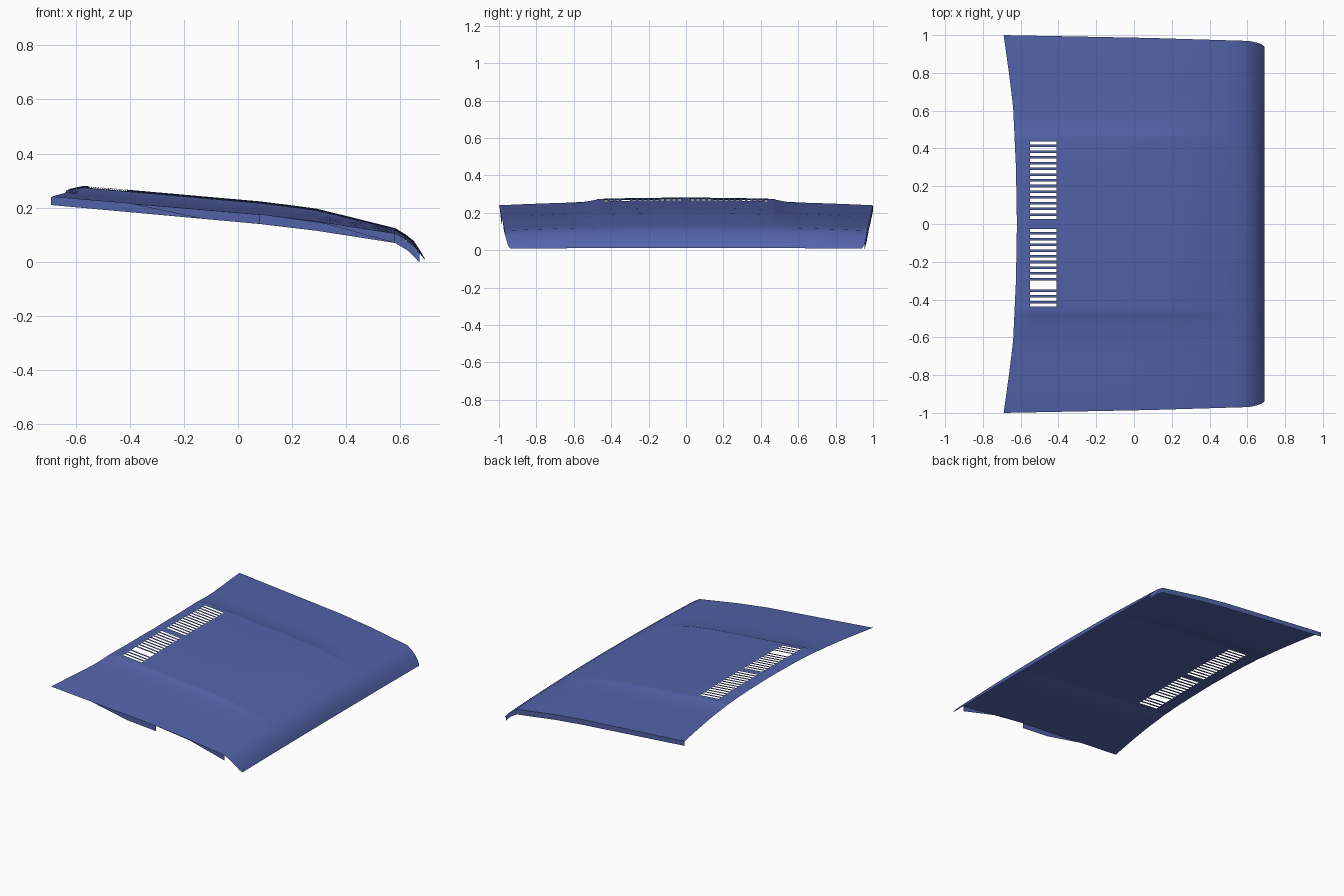
import bpy, bmesh

if "Cube" in bpy.data.objects:
    bpy.data.objects.remove(bpy.data.objects["Cube"])

paint = bpy.data.materials.new("blue paint")
paint.diffuse_color = (0.085, 0.125, 0.40, 1)
paint.use_nodes = True
paint.node_tree.nodes["Principled BSDF"].inputs["Base Color"].default_value = paint.diffuse_color

# profiles along x: side edge height, crown height, bulge height, half width
SIDE = [(-.69, .24), (.08, .175), (.29, .15), (.58, .105), (.62, .08), (.65, .055), (.675, .027), (.69, .008)]
CROWN = [(-.69, .03), (.29, .03), (.58, .02), (.65, .022), (.675, .012), (.69, .004)]
BULGE = [(-.62, .006), (-.57, .021), (.27, .018), (.58, 0)]
WIDTH = [(-.69, 1), (.08, .985), (.58, .97), (.62, .967), (.65, .96), (.675, .952), (.69, .94)]
STEP = [(.47, 1), (.485, .75), (.55, .25), (.64, 0)]
REAR = [(0, -.62), (.3, -.625), (.62, -.64), (.8, -.662), (1, -.69)]
LOWER = [(-.69, .21), (.08, .14), (.29, .115), (.58, .07), (.63, .04), (.67, 0)]


def lerp(table, t):
    if t <= table[0][0]:
        return table[0][1]
    for (a, va), (b, vb) in zip(table, table[1:]):
        if t <= b:
            return va + (vb - va) * (t - a) / (b - a)
    return table[-1][1]


def point(x, y):
    s, a = (1 if y >= 0 else -1), abs(y)
    w = lerp(WIDTH, x)
    ya = a if a < .6 else .6 + (a - .6) * (w - .6) / .4
    z = lerp(SIDE, x) + lerp(CROWN, x) * (1 - a * a) + lerp(BULGE, x) * lerp(STEP, a)
    return (x, s * ya, z)


def finish(bm, name, smooth=True):
    me = bpy.data.meshes.new(name)
    bm.to_mesh(me)
    bm.free()
    me.materials.append(paint)
    ob = bpy.data.objects.new(name, me)
    bpy.context.collection.objects.link(ob)
    if smooth:
        for o in bpy.context.selected_objects:
            o.select_set(False)
        ob.select_set(True)
        bpy.context.view_layer.objects.active = ob
        bpy.ops.object.shade_smooth_by_angle(angle=0.6)
    return ob


# hood skin: a grid whose lines follow the vents, creases and nose
xs = [None, -.57, -.55, -.41, -.25, -.08, .08, .18, .29, .39, .48, .58, .62, .65, .675, .69]
PITCH, GAP, N = .0303, .017, 14
half = [0]
slots = []
for i in range(N):
    y0 = .026 + i * PITCH
    half += [y0, y0 + GAP]
    slots.append((y0, y0 + GAP))
half += [.455, .47, .485, .51, .55, .6, .64, .72, .8, .88, .95, 1]
ys = [-y for y in reversed(half[1:])] + half


def is_slot(y):
    a = abs(y)
    if any(lo < a < hi for lo, hi in slots):
        return True
    # broken louvre bars leave one wide opening on each side
    return (.37 < y < .41 and .385 < y < .40) or (-.335 < y < -.315)


bm = bmesh.new()
grid = []
for y in ys:
    rear = lerp(REAR, abs(y))
    grid.append([bm.verts.new(point(rear if x is None else x, y)) for x in xs])
for j in range(len(ys) - 1):
    for i in range(len(xs) - 1):
        if i == 2 and is_slot((ys[j] + ys[j + 1]) / 2):
            continue
        bm.faces.new((grid[j][i], grid[j][i + 1], grid[j + 1][i + 1], grid[j + 1][i]))
finish(bm, "hood_skin")


# turned-down side flanges; each piece is a list of (x, is_lower) corners
def flange(name, pieces, side):
    bm = bmesh.new()
    for piece in pieces:
        vs = []
        for x, low in piece:
            p = point(x, side)
            vs.append(bm.verts.new((x, p[1], lerp(LOWER, x) if low else p[2])))
        if side > 0:
            vs.reverse()
        bm.faces.new(vs)
    finish(bm, name, False)


stations = [-.69, -.4, -.13, .08, .29, .58, .63, .67]
full = [[(a, 1), (b, 1), (b, 0), (a, 0)] for a, b in zip(stations, stations[1:])]
flange("rear_side_flange", full, 1)
partial = [[(-.4, 0), (-.13, 1), (-.13, 0)],
           [(-.13, 1), (.08, 1), (.08, 0), (-.13, 0)],
           [(.08, 0), (.29, 0), (.58, 1), (.58, 0)]]
flange("front_side_flange", partial, -1)
